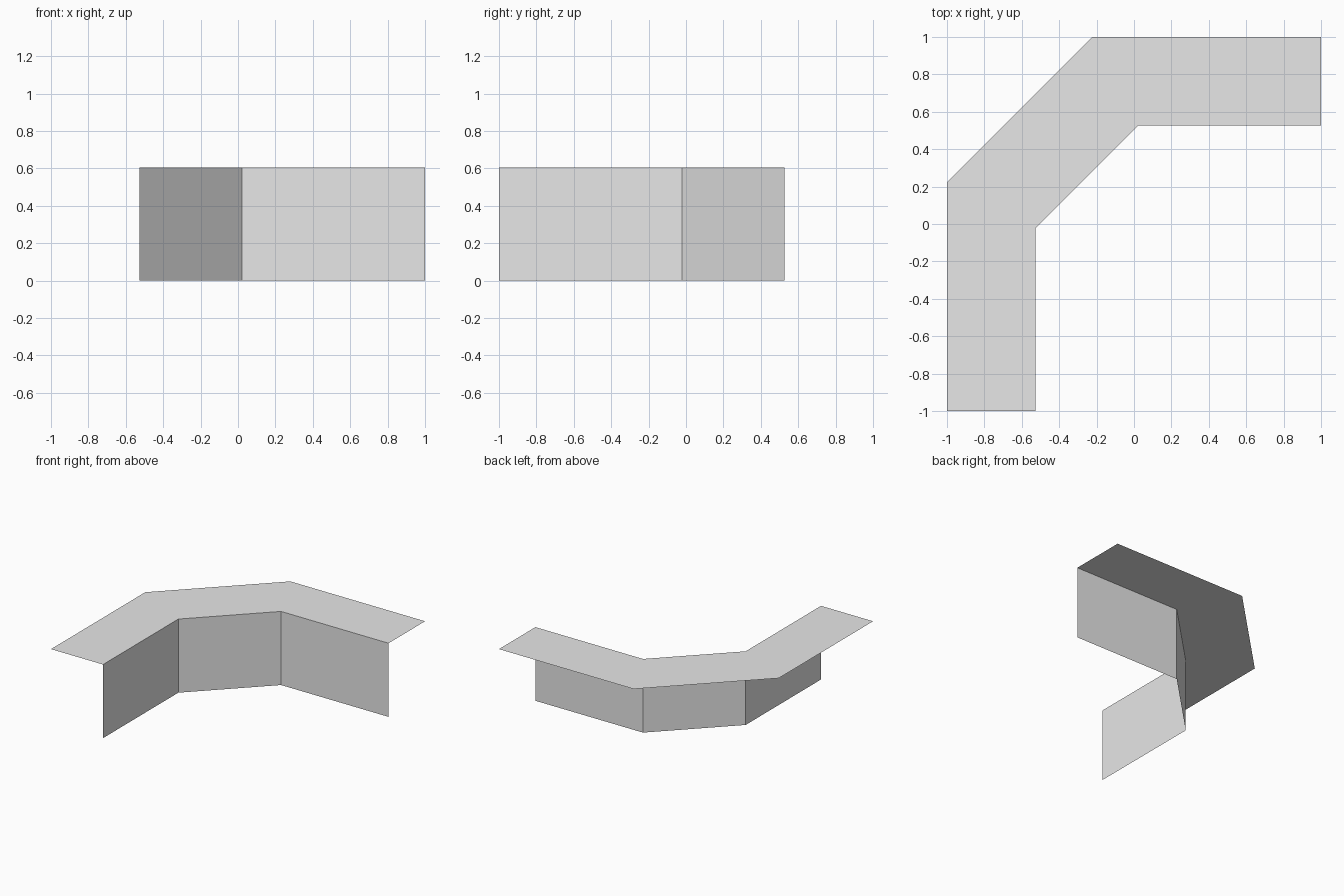
import bpy
import bmesh

cube = bpy.data.objects.get("Cube")
if cube:
    bpy.data.objects.remove(cube, do_unlink=True)

HEIGHT = 0.605
grey = bpy.data.materials.new("plain grey")
grey.use_nodes = True
colour = (0.8, 0.8, 0.8, 1)
grey.diffuse_color = colour
grey.node_tree.nodes["Principled BSDF"].inputs["Base Color"].default_value = colour


def mirrored_path(start, corner):
    """Bent path, symmetric about the diagonal y = -x."""
    half = [start, corner]
    return half + [(-y, -x) for x, y in reversed(half)]


def strip(name, edge_a, edge_b):
    """Flat-faced sheet bridging two matching paths."""
    bm = bmesh.new()
    a = [bm.verts.new(p) for p in edge_a]
    b = [bm.verts.new(p) for p in edge_b]
    for i in range(len(a) - 1):
        bm.faces.new((a[i], a[i + 1], b[i + 1], b[i]))
    mesh = bpy.data.meshes.new(name)
    bm.to_mesh(mesh)
    bm.free()
    mesh.materials.append(grey)
    obj = bpy.data.objects.new(name, mesh)
    bpy.context.collection.objects.link(obj)
    return obj


def at(path, z):
    return [(x, y, z) for x, y in path]


inner = mirrored_path((-0.527, -1), (-0.527, -0.022))
outer = mirrored_path((-1, -1), (-1, 0.224))

# Thin bent top, facing up
strip("counter_top", at(inner, HEIGHT), at(outer, HEIGHT))

# Thin wall below the inner edge, facing the inside of the bend
strip("inner_wall", at(inner, 0), at(inner, HEIGHT))
